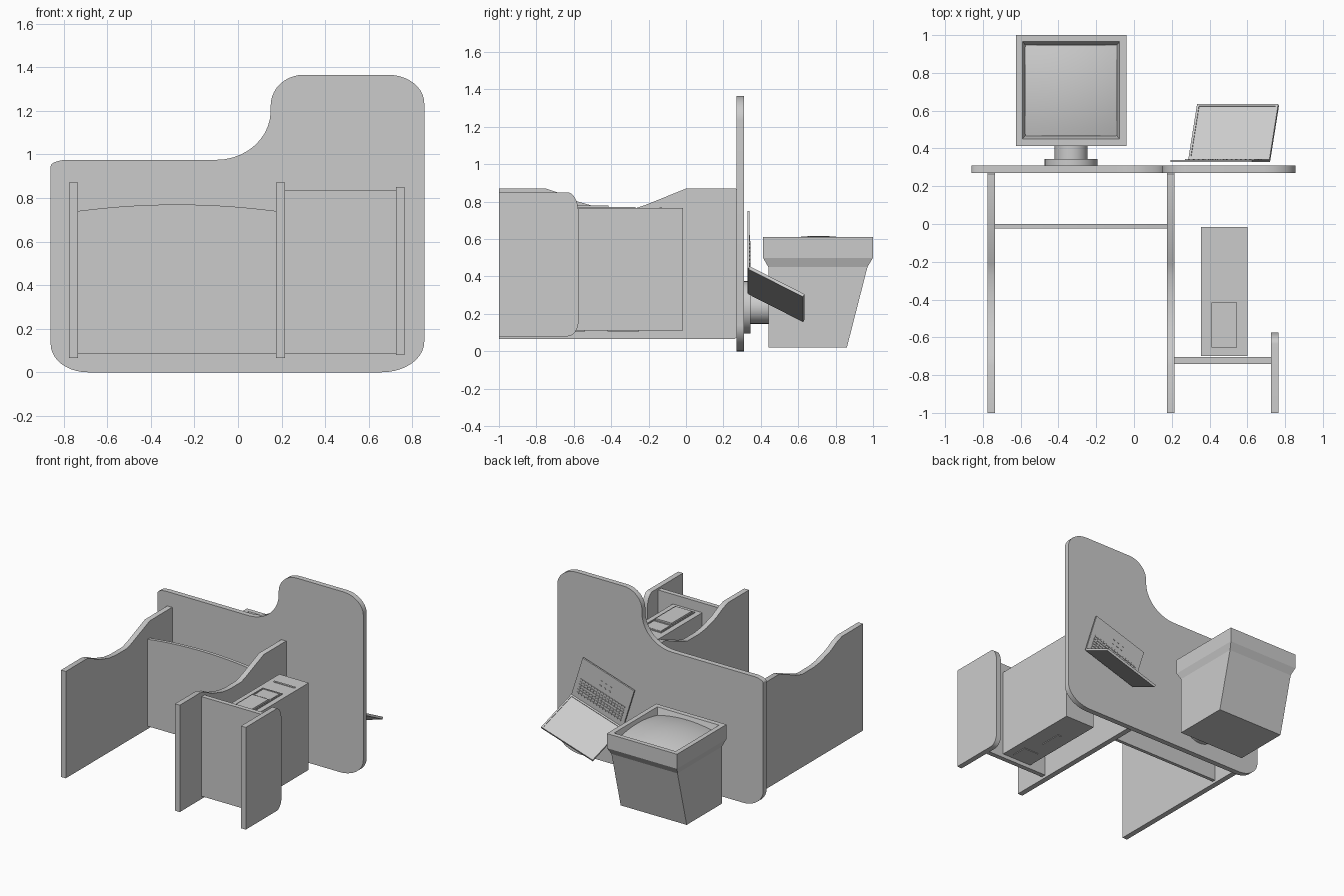
import bpy, bmesh, math
from mathutils import Matrix, Vector

if "Cube" in bpy.data.objects:
    bpy.data.objects.remove(bpy.data.objects["Cube"], do_unlink=True)

grey = bpy.data.materials.new("plain grey")
grey.use_nodes = True
grey.diffuse_color = (0.6, 0.6, 0.6, 1)
grey.node_tree.nodes["Principled BSDF"].inputs["Base Color"].default_value = (0.6, 0.6, 0.6, 1)


def finish(name, bm, matrix=None, smooth=True):
    bmesh.ops.recalc_face_normals(bm, faces=bm.faces)
    mesh = bpy.data.meshes.new(name)
    bm.to_mesh(mesh)
    bm.free()
    obj = bpy.data.objects.new(name, mesh)
    bpy.context.collection.objects.link(obj)
    mesh.materials.append(grey)
    if matrix:
        obj.matrix_world = matrix
    if smooth:
        bpy.ops.object.select_all(action="DESELECT")
        obj.select_set(True)
        bpy.context.view_layer.objects.active = obj
        bpy.ops.object.shade_smooth_by_angle(angle=math.radians(30))
    return obj


def loft(bm, rings):
    loops = [[bm.verts.new(p) for p in ring] for ring in rings]
    for a, b in zip(loops, loops[1:]):
        for i in range(len(a)):
            j = (i + 1) % len(a)
            bm.faces.new((a[i], a[j], b[j], b[i]))
    bm.faces.new(loops[0])
    bm.faces.new(loops[-1])


def prism(name, points, axis, start, end, matrix=None):
    place = {"x": lambda p, d: (d, p[0], p[1]),
             "y": lambda p, d: (p[0], d, p[1]),
             "z": lambda p, d: (p[0], p[1], d)}[axis]
    bm = bmesh.new()
    loft(bm, [[place(p, d) for p in points] for d in (start, end)])
    return finish(name, bm, matrix)


def add_box(bm, x, y, z):
    rect = [(x[0], y[0]), (x[1], y[0]), (x[1], y[1]), (x[0], y[1])]
    loft(bm, [[(a, b, h) for a, b in rect] for h in z])


def boxes(name, items, matrix=None):
    bm = bmesh.new()
    for item in items:
        add_box(bm, *item)
    return finish(name, bm, matrix, smooth=False)


def arc(cx, cy, rx, ry, start, end, steps=10):
    angles = [math.radians(start + (end - start) * i / steps) for i in range(steps + 1)]
    return [(cx + rx * math.cos(a), cy + ry * math.sin(a)) for a in angles]


# Desktop with one deep lobe joined by a concave curve
outline = (arc(0.66, 0.14, 0.195, 0.14, -90, 0) + arc(0.69, 1.235, 0.165, 0.13, 0, 90)
           + arc(0.30, 1.225, 0.15, 0.14, 90, 180) + arc(-0.10, 1.2, 0.25, 0.225, 0, -90)
           + arc(-0.78, 0.945, 0.08, 0.03, 90, 180) + arc(-0.69, 0.13, 0.17, 0.13, 180, 270))
prism("desktop", outline, "y", 0.27, 0.31)

# Two side panels with a dipped edge
side = [(-1, 0.065), (0.26, 0.065), (0.27, 0.075), (0.27, 0.865), (0.265, 0.87), (0, 0.87),
        (-0.21, 0.785), (-0.27, 0.765), (-0.41, 0.765), (-0.49, 0.775), (-0.61, 0.81),
        (-0.69, 0.85), (-0.75, 0.87), (-1, 0.87)]
for name, x in (("left_side_panel", -0.775), ("middle_side_panel", 0.175)):
    prism(name, side, "x", x, x + 0.04)

# Keyboard shelf with a bowed edge
bow = [(-0.735 + 0.91 * i / 16, 0.74 + 0.03 * (1 - (i / 8 - 1) ** 2)) for i in range(17)]
prism("keyboard_shelf", [(0.175, 0.085), (-0.735, 0.085)] + bow, "y", -0.025, 0)

# Low shelf and its rounded end panel
boxes("tower_shelf", [((0.215, 0.725), (-0.74, -0.705), (0.085, 0.835))])
end_panel = ([(-1, 0.85), (-1, 0.08)] + arc(-0.635, 0.16, 0.06, 0.08, -90, 0)
             + arc(-0.635, 0.74, 0.06, 0.11, 0, 90))
prism("shelf_end_panel", end_panel, "x", 0.725, 0.765)

# Computer tower: case, drive bays, slot and rear sockets
boxes("tower_case", [((0.355, 0.60), (-0.70, -0.015), (0.11, 0.765))])
frame = []
for x in ((0.395, 0.403), (0.552, 0.56)):
    frame.append((x, (-0.67, -0.27), (0.76, 0.772)))
for y in (-0.67, -0.408, -0.278):
    frame.append(((0.395, 0.56), (y, y + 0.008), (0.76, 0.772)))
boxes("tower_bay_frame", frame)
boxes("tower_lower_bay", [((0.41, 0.545), (-0.655, -0.415), (0.76, 0.78))])
boxes("tower_upper_bay", [((0.41, 0.545), (-0.395, -0.285), (0.76, 0.77))])
prism("tower_slot", arc(0.565, -0.135, 0.008, 0.008, -90, 90, 4)
      + arc(0.40, -0.135, 0.008, 0.008, 90, 270, 4), "z", 0.76, 0.77)
boxes("tower_rear_sockets", [((0.42, 0.54), (-0.66, -0.54), (0.105, 0.115)),
                             ((0.45, 0.48), (-0.42, -0.25), (0.105, 0.115))])

# Monitor shell: tapered back, flared bezel and recessed front
shell = [(0.275, 0.44, 0.86, 0.02), (0.275, 0.44, 0.97, 0.45), (0.2925, 0.412, 1.0, 0.50),
         (0.2925, 0.412, 1.0, 0.61), (0.257, 0.45, 0.965, 0.61), (0.24, 0.47, 0.945, 0.55)]
cx = -0.333
bm = bmesh.new()
loft(bm, [[(cx - w, a, z), (cx + w, a, z), (cx + w, b, z), (cx - w, b, z)]
          for w, a, b, z in shell])
finish("monitor_shell", bm, smooth=False)

# Bulging glass
bm = bmesh.new()
bmesh.ops.create_grid(bm, x_segments=12, y_segments=12, size=1)
for v in bm.verts:
    u, w = v.co.x, v.co.y
    v.co = Vector((cx + 0.244 * u, 0.7075 + 0.241 * w, 0.617 - 0.03 * (u * u + w * w)))
glass = finish("monitor_glass", bm)
if glass.data.polygons[0].normal.z < 0:
    glass.data.flip_normals()

# Monitor foot
prism("monitor_base", arc(cx, 0.235, 0.14, 0.14, 0, 350, 35), "y", 0.31, 0.345)
prism("monitor_neck", arc(cx, 0.235, 0.088, 0.088, 0, 350, 35), "y", 0.345, 0.445)

# Laptop, turned on the desktop: base lies flat, lid leans back from the hinge
turn = Matrix.Translation((0.29, 0.328, 0.31)) @ Matrix.Rotation(math.radians(-17.4), 4, "Y")
boxes("laptop_base", [((0, 0.45), (0, 0.012), (0, 0.32))], turn)
keys = []
for row in range(6):
    for col in range(15):
        x, z = 0.03 + col * 0.0262, 0.04 + row * 0.022
        keys.append(((x, x + 0.019), (0.01, 0.016), (z, z + 0.014)))
boxes("laptop_keys", keys, turn)
boxes("laptop_buttons", [((x, x + 0.015), (0.01, 0.015), (z, z + 0.008))
                         for x in (0.17, 0.21, 0.25) for z in (0.20, 0.235)], turn)
lean = turn @ Matrix.Translation((0, 0.01, 0)) @ Matrix.Rotation(math.radians(-118), 4, "X")
boxes("laptop_lid", [((0, 0.45), (-0.005, 0.007), (0, 0.33))], lean)
rim = [((0, 0.45), (-0.01, -0.004), z) for z in ((0, 0.012), (0.318, 0.33))]
rim += [(x, (-0.01, -0.004), (0.012, 0.318)) for x in ((0, 0.012), (0.438, 0.45))]
boxes("laptop_lid_rim", rim, lean)
